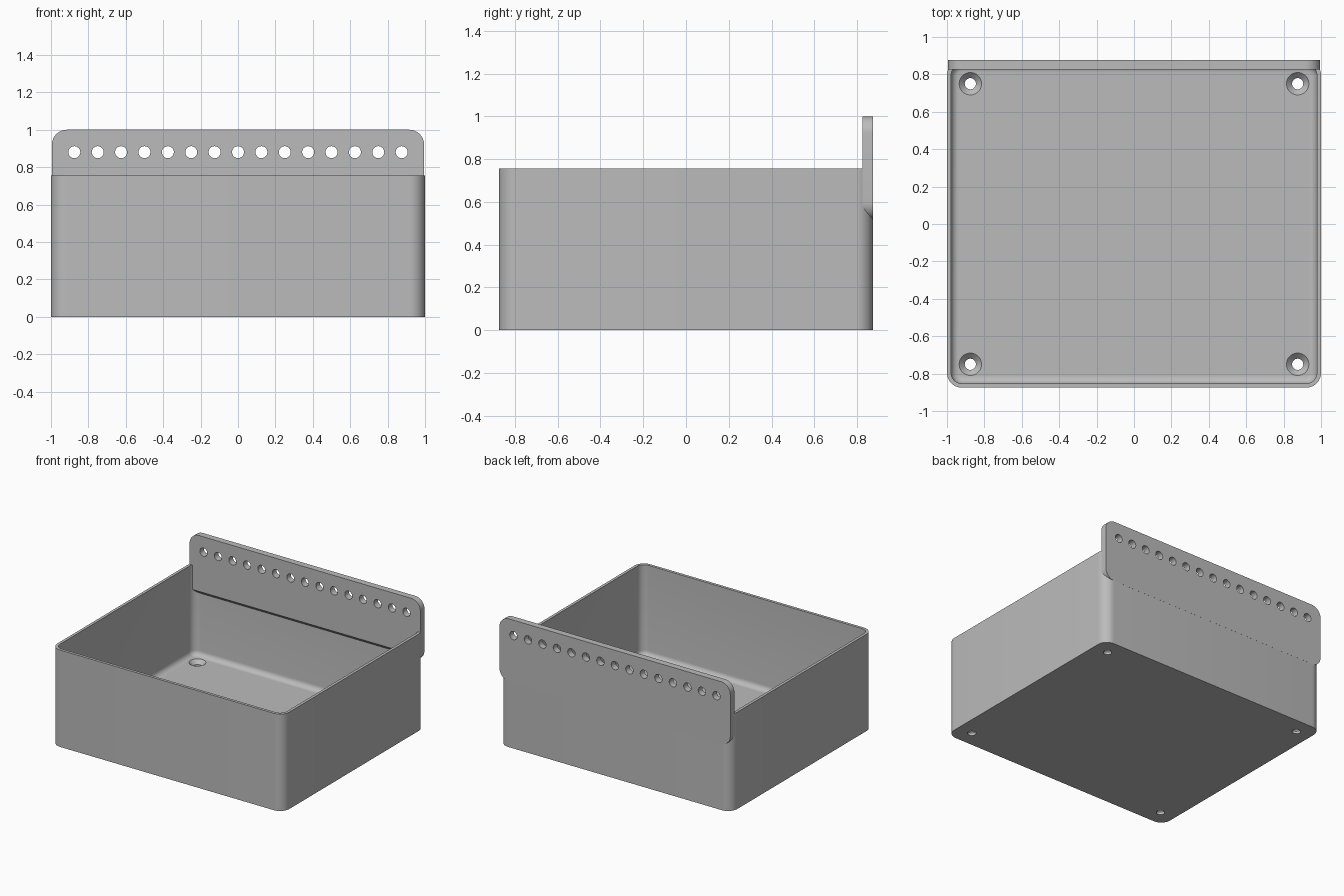
import bpy, bmesh, math
from mathutils import Matrix, Vector

cube = bpy.data.objects.get("Cube")
if cube:
    bpy.data.objects.remove(cube, do_unlink=True)

grey = bpy.data.materials.new("plain_grey")
grey.use_nodes = True
COLOUR = (0.5, 0.5, 0.5, 1)
grey.diffuse_color = COLOUR
grey.node_tree.nodes["Principled BSDF"].inputs["Base Color"].default_value = COLOUR


def make_object(name, bm):
    bmesh.ops.recalc_face_normals(bm, faces=bm.faces)
    mesh = bpy.data.meshes.new(name)
    bm.to_mesh(mesh)
    bm.free()
    mesh.materials.append(grey)
    obj = bpy.data.objects.new(name, mesh)
    bpy.context.collection.objects.link(obj)
    return obj


def rounded_rect(hx, hy, r, steps=10):
    """Outline of a rounded rectangle, counter-clockwise."""
    points = []
    for k, (sx, sy) in enumerate([(1, 1), (-1, 1), (-1, -1), (1, -1)]):
        for i in range(steps + 1):
            a = math.pi / 2 * (k + i / steps)
            points.append((sx * (hx - r) + r * math.cos(a),
                           sy * (hy - r) + r * math.sin(a)))
    return points


def loft(rings):
    """Skin a list of (outline, z) rings and cap both ends."""
    bm = bmesh.new()
    loops = [[bm.verts.new((x, y, z)) for x, y in pts] for pts, z in rings]
    for a, b in zip(loops, loops[1:]):
        for i in range(len(a)):
            j = (i + 1) % len(a)
            bm.faces.new((a[i], a[j], b[j], b[i]))
    bm.faces.new(loops[0])
    bm.faces.new(loops[-1])
    return bm


def cone(bm, centre, r1, r2, depth, rotation=Matrix()):
    bmesh.ops.create_cone(bm, cap_ends=True, segments=32, radius1=r1, radius2=r2,
                          depth=depth, matrix=Matrix.Translation(centre) @ rotation)


def cut(obj, name, bm):
    cutter = make_object(name, bm)
    cutter.hide_render = True
    cutter.hide_set(True)
    mod = obj.modifiers.new(name, "BOOLEAN")
    mod.operation = "DIFFERENCE"
    mod.solver = "EXACT"
    mod.object = cutter
    bpy.context.view_layer.objects.active = obj
    bpy.ops.object.modifier_apply(modifier=name)
    bpy.data.objects.remove(cutter, do_unlink=True)


def smooth(obj):
    bpy.ops.object.select_all(action="DESELECT")
    obj.select_set(True)
    bpy.context.view_layer.objects.active = obj
    bpy.ops.object.shade_smooth_by_angle(angle=math.radians(30))


# Open tray: outer shell, thin rim, inner walls, filleted floor
HX, HY, HEIGHT, WALL, FLOOR, RADIUS = 1.0, 0.875, 0.755, 0.022, 0.05, 0.08
FILLET = 0.04
rings = [(rounded_rect(HX, HY, RADIUS), 0), (rounded_rect(HX, HY, RADIUS), HEIGHT),
         (rounded_rect(HX - WALL, HY - WALL, RADIUS - WALL), HEIGHT)]
for i in range(7):
    a = math.pi / 2 * i / 6
    inset = WALL + FILLET * (1 - math.cos(a))
    rings.append((rounded_rect(HX - inset, HY - inset, RADIUS - inset),
                  FLOOR + FILLET * (1 - math.sin(a))))
tray = make_object("tray", loft(rings))

# Countersunk screw holes in the floor corners
drill, sink = bmesh.new(), bmesh.new()
for sx in (-1, 1):
    for sy in (-1, 1):
        x, y = sx * 0.875, sy * 0.75
        cone(drill, (x, y, 0), 0.03, 0.03, 0.3)
        cone(sink, (x, y, FLOOR - 0.01), 0.03, 0.07, 0.04)
cut(tray, "screw_drill", drill)
cut(tray, "countersink", sink)
smooth(tray)

# Back plate: upright rounded panel
LOW, HIGH, FRONT, BACK = 0.515, 1.0, 0.825, 0.8755
outline = rounded_rect(0.995, (HIGH - LOW) / 2, RADIUS)
bm = loft([(outline, 0), (outline, BACK - FRONT)])
bmesh.ops.transform(bm, verts=bm.verts, matrix=Matrix.Translation(
    (0, BACK, (HIGH + LOW) / 2)) @ Matrix.Rotation(math.pi / 2, 4, "X"))
# Sloped underside of the plate inside the tray
bmesh.ops.bisect_plane(bm, geom=bm.verts[:] + bm.edges[:] + bm.faces[:],
                       plane_co=(0, FRONT, LOW + 0.05),
                       plane_no=Vector((0, -1, -1)).normalized(), clear_outer=True)
bmesh.ops.holes_fill(bm, edges=[e for e in bm.edges if e.is_boundary])
plate = make_object("back_plate", bm)

# Row of holes along the plate
drill = bmesh.new()
for i in range(15):
    cone(drill, (-0.875 + 0.125 * i, BACK, 0.88), 0.032, 0.032, 0.3,
         Matrix.Rotation(math.pi / 2, 4, "X"))
cut(plate, "plate_drill", drill)
smooth(plate)
